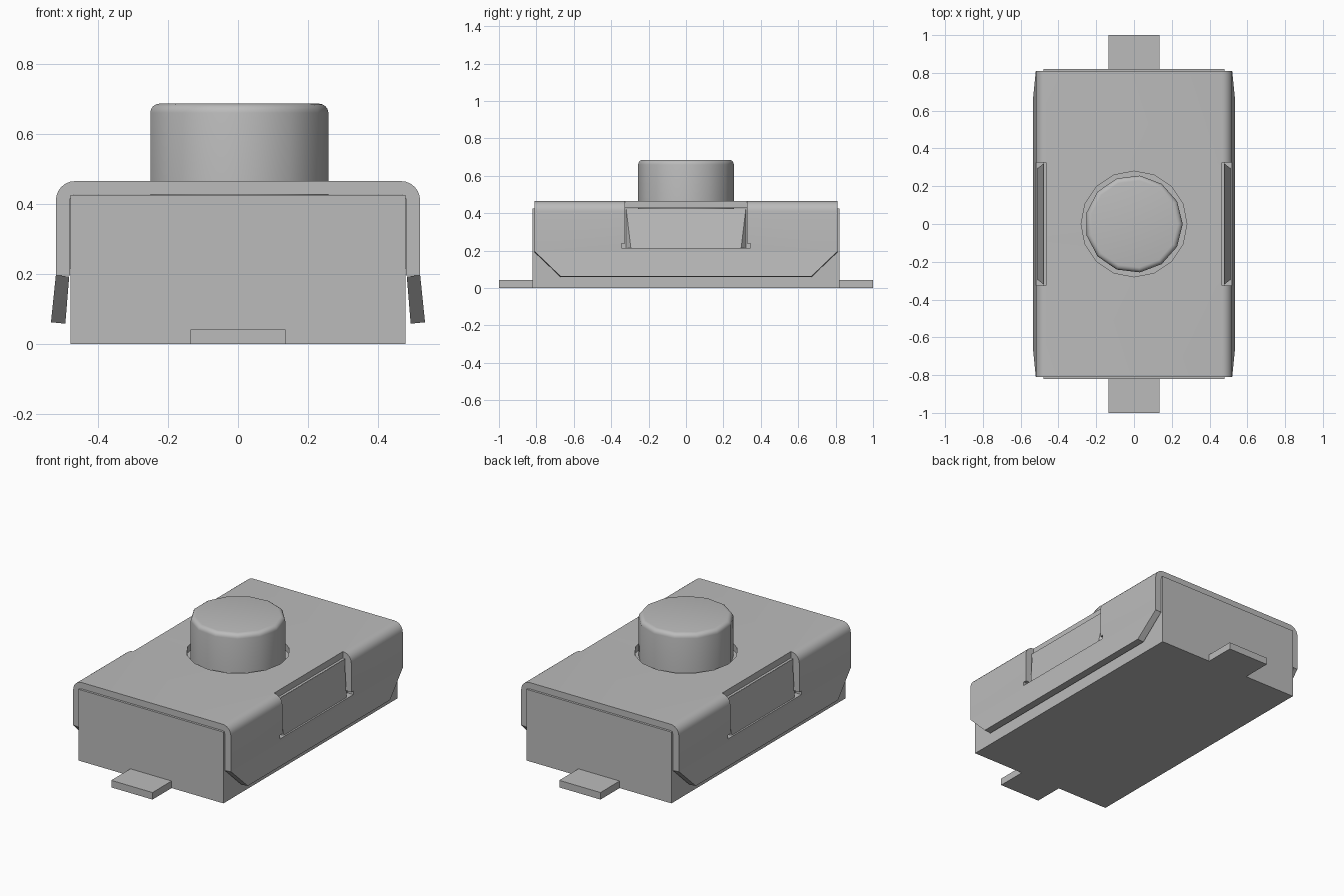
import bpy, bmesh
from math import cos, sin, pi

default = bpy.data.objects.get("Cube")
if default:
    bpy.data.objects.remove(default, do_unlink=True)

grey = bpy.data.materials.new("neutral grey")
grey.use_nodes = True
grey.diffuse_color = (0.5, 0.5, 0.5, 1)
grey.node_tree.nodes["Principled BSDF"].inputs["Base Color"].default_value = (0.5, 0.5, 0.5, 1)


def finish(bm, name, smooth=None):
    bmesh.ops.recalc_face_normals(bm, faces=bm.faces)
    mesh = bpy.data.meshes.new(name)
    bm.to_mesh(mesh)
    bm.free()
    mesh.materials.append(grey)
    ob = bpy.data.objects.new(name, mesh)
    bpy.context.collection.objects.link(ob)
    if smooth:
        shade(ob, smooth)
    return ob


def shade(ob, angle):
    bpy.ops.object.select_all(action='DESELECT')
    ob.select_set(True)
    bpy.context.view_layer.objects.active = ob
    bpy.ops.object.shade_smooth_by_angle(angle=angle)


def prism(bm, points, lo, hi):
    """Extrude a closed outline; each point maps a depth to a 3D position."""
    rings = [[bm.verts.new(p(d)) for p in points] for d in (lo, hi)]
    n = len(points)
    bm.faces.new(rings[0])
    bm.faces.new(rings[1])
    for i in range(n):
        j = (i + 1) % n
        bm.faces.new((rings[0][i], rings[0][j], rings[1][j], rings[1][i]))


def hull(name, points):
    bm = bmesh.new()
    verts = [bm.verts.new(p) for p in points]
    bmesh.ops.convex_hull(bm, input=verts)
    return finish(bm, name)


def box(name, x, y0, y1, z1):
    return hull(name, [(sx * x, y, z) for sx in (-1, 1) for y in (y0, y1) for z in (0, z1)])


def cylinder(bm, radius, sides, z0, z1):
    prism(bm, [lambda d, a=2 * pi * i / sides: (radius * cos(a), radius * sin(a), d)
               for i in range(sides)], z0, z1)


# Housing and solder terminals
box("housing", 0.478, -0.82, 0.82, 0.425)
box("front_terminal", 0.136, -1.0, -0.82, 0.042)
box("back_terminal", 0.136, 0.82, 1.0, 0.042)


# Folded metal cover: rounded U section run along the length
def corner(x, z, r, steps=6):
    return [(x - r + r * cos(a), z - r + r * sin(a))
            for a in (pi / 2 * i / steps for i in range(steps + 1))]


outer = [(0.52, 0.195)] + corner(0.52, 0.465, 0.055)
inner = [(0.48, 0.195)] + corner(0.48, 0.427, 0.017)
outline = outer + [(-x, z) for x, z in reversed(outer)]
outline += [(-x, z) for x, z in inner] + inner[::-1]
bm = bmesh.new()
prism(bm, [lambda d, x=x, z=z: (x, d, z) for x, z in outline], -0.81, 0.81)
cover = finish(bm, "cover")

# Cut the button hole and the two side windows
half = [(0.345, 0.215), (0.345, 0.237), (0.325, 0.237), (0.325, 0.6)]
window = half + [(-y, z) for y, z in reversed(half)]
bm = bmesh.new()
cylinder(bm, 0.28, 16, 0.3, 0.6)
for s in (-1, 1):
    prism(bm, [lambda d, y=y, z=z: (d, y, z) for y, z in window], s * 0.465, s * 0.6)
cutter = finish(bm, "cover_cutter")
cutter.hide_render = True
mod = cover.modifiers.new("openings", 'BOOLEAN')
mod.operation = 'DIFFERENCE'
mod.solver = 'EXACT'
mod.object = cutter
bpy.context.view_layer.objects.active = cover
bpy.ops.object.modifier_apply(modifier=mod.name)
bpy.data.objects.remove(cutter, do_unlink=True)
shade(cover, 0.5)

# Flared skirts with clipped corners, and snap wedges in the windows
for s, side in ((1, "left"), (-1, "right")):
    hull(side + "_skirt", [(s * x, e * y, z) for e in (-1, 1) for x, y, z in (
        (0.482, 0.81, 0.192), (0.52, 0.81, 0.197),
        (0.493, 0.67, 0.058), (0.534, 0.67, 0.062))])
    hull(side + "_snap_wedge", [(s * x, e * y, z) for e in (-1, 1) for x, y, z in (
        (0.47, 0.32, 0.424), (0.479, 0.32, 0.424), (0.47, 0.32, 0.215),
        (0.479, 0.32, 0.215), (0.51, 0.295, 0.215))])

# Push button with a rounded top rim
bm = bmesh.new()
cylinder(bm, 0.258, 13, 0.4, 0.686)
rim = [e for e in bm.edges if all(v.co.z > 0.6 for v in e.verts)]
bmesh.ops.bevel(bm, geom=rim, offset=0.026, segments=4, profile=0.5, affect='EDGES')
finish(bm, "button", 0.6)
